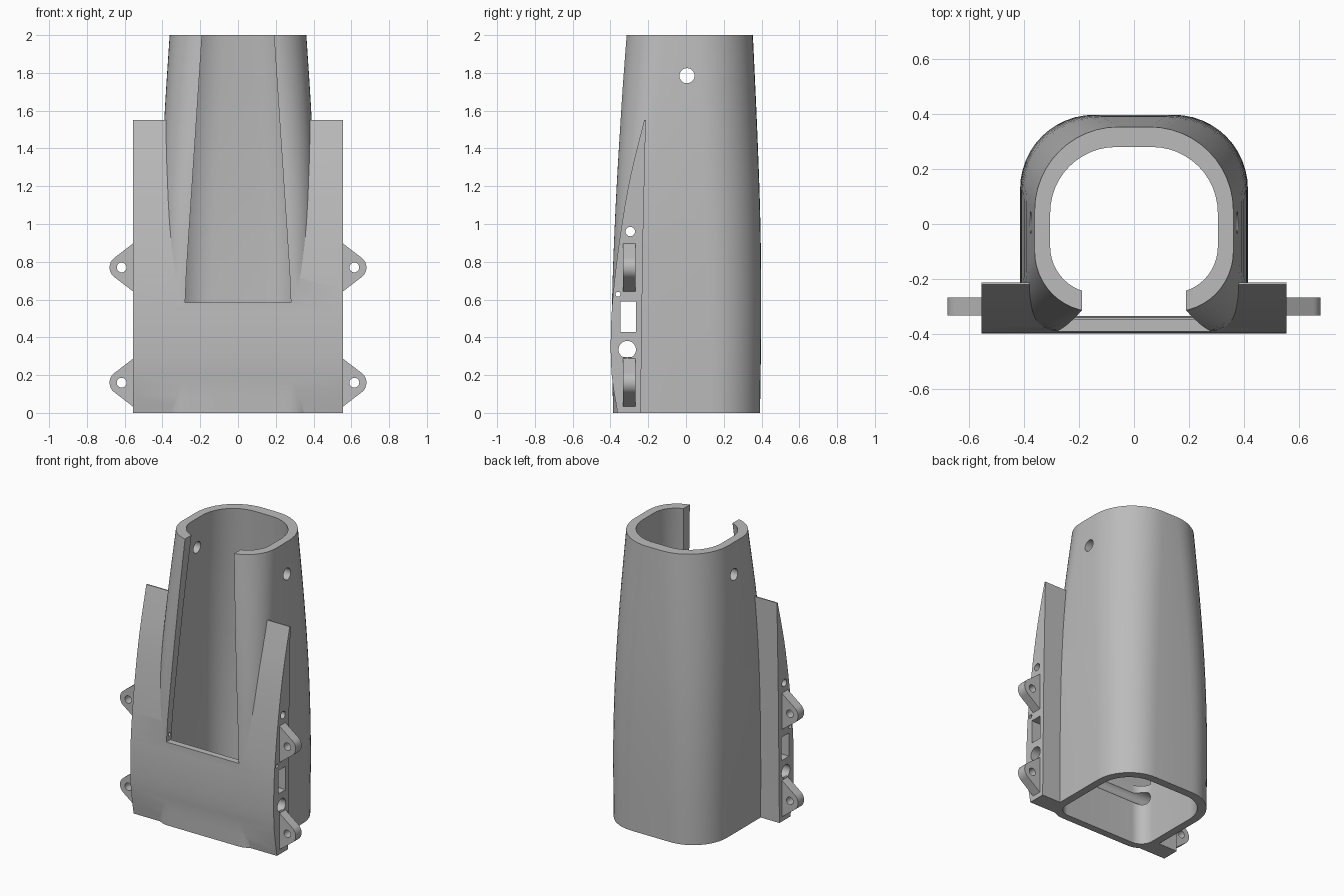
import bpy, bmesh, math
from mathutils import Vector

cube = bpy.data.objects.get("Cube")
if cube:
    bpy.data.objects.remove(cube, do_unlink=True)

grey = bpy.data.materials.new("plain grey")
grey.use_nodes = True
grey.diffuse_color = (0.5, 0.5, 0.5, 1)
grey.node_tree.nodes["Principled BSDF"].inputs["Base Color"].default_value = (0.5, 0.5, 0.5, 1)


def loft(name, rings):
    """Closed solid through a list of rings with equal point counts."""
    bm = bmesh.new()
    loops = [[bm.verts.new(p) for p in ring] for ring in rings]
    n = len(loops[0])
    for a, b in zip(loops, loops[1:]):
        for i in range(n):
            j = (i + 1) % n
            bm.faces.new((a[i], a[j], b[j], b[i]))
    bm.faces.new(loops[0])
    bm.faces.new(loops[-1])
    bmesh.ops.recalc_face_normals(bm, faces=bm.faces)
    mesh = bpy.data.meshes.new(name)
    bm.to_mesh(mesh)
    bm.free()
    mesh.materials.append(grey)
    obj = bpy.data.objects.new(name, mesh)
    bpy.context.collection.objects.link(obj)
    return obj


def prism_x(name, outline, x0, x1):
    return loft(name, [[(x, y, z) for y, z in outline] for x in (x0, x1)])


def prism_y(name, outline, y0, y1):
    return loft(name, [[(x, y, z) for x, z in outline] for y in (y0, y1)])


def arc(cx, cy, r, start, sweep, n):
    """Points along an arc, both ends included."""
    return [(cx + r * math.cos(start + sweep * i / (n - 1)),
             cy + r * math.sin(start + sweep * i / (n - 1))) for i in range(n)]


def circle(cx, cy, r):
    return arc(cx, cy, r, 0, math.tau, 33)[:-1]


def section(z, half, front, back, r_front, r_back):
    """Rounded rectangle at height z."""
    pts = []
    for quarter, (sx, cy, r) in enumerate(((1, back - r_back, r_back), (-1, back - r_back, r_back),
                                           (-1, front + r_front, r_front),
                                           (1, front + r_front, r_front))):
        pts += arc(sx * (half - r), cy, r, quarter * math.pi / 2, math.pi / 2, 13)
    return [(x, y, z) for x, y in pts]


def smooth_rows(rows, steps=4):
    """Catmull-Rom interpolation between station rows."""
    out = []
    for i in range(len(rows) - 1):
        p = [Vector(rows[max(0, min(len(rows) - 1, i + k))]) for k in (-1, 0, 1, 2)]
        for s in range(steps):
            t = s / steps
            m0, m1 = (p[2] - p[0]) / 2, (p[3] - p[1]) / 2
            out.append(p[1] * (2*t**3 - 3*t**2 + 1) + m0 * (t**3 - 2*t**2 + t)
                       + p[2] * (3*t**2 - 2*t**3) + m1 * (t**3 - t**2))
    return out + [Vector(rows[-1])]


def boolean(target, tool, operation):
    mod = target.modifiers.new(operation.lower(), "BOOLEAN")
    mod.operation, mod.object, mod.solver = operation, tool, "EXACT"
    bpy.context.view_layer.objects.active = target
    bpy.ops.object.modifier_apply(modifier=mod.name)
    bpy.data.objects.remove(tool, do_unlink=True)


# Tapered sleeve: height, half width, front, back, front and back corner radii
outer = [(0, 0.41, -0.386, 0.392, 0.14, 0.26), (0.5, 0.415, -0.393, 0.398, 0.14, 0.27),
         (1.0, 0.41, -0.377, 0.394, 0.145, 0.285), (1.5, 0.393, -0.35, 0.377, 0.18, 0.3),
         (2.0, 0.362, -0.32, 0.354, 0.22, 0.305)]
inner = [(-0.02, 0.355, -0.335, 0.335, 0.09, 0.21), (0.5, 0.36, -0.341, 0.34, 0.09, 0.22),
         (1.0, 0.355, -0.32, 0.336, 0.1, 0.23), (1.5, 0.338, -0.288, 0.315, 0.13, 0.24),
         (2.02, 0.304, -0.25, 0.279, 0.17, 0.24)]
sleeve = loft("sleeve", [section(*row) for row in smooth_rows(outer)])
cavity = loft("cavity_cutter", [section(*row) for row in smooth_rows(inner)])

# Side flanges with a curved front, joined across the lower front
edge = smooth_rows([(0, -0.362), (0.2, -0.393), (0.42, -0.398), (0.65, -0.384),
                    (0.95, -0.347), (1.25, -0.295), (1.55, -0.221)])
profile = [(y, z) for z, y in edge] + [(-0.213, 1.55), (-0.228, 0.9), (-0.24, 0)]
boolean(sleeve, prism_x("flanges", profile, -0.555, 0.555), "UNION")
boolean(sleeve, cavity, "DIFFERENCE")

# Tapered front slot
slot = prism_y("slot_cutter", [(-0.28, 0.585), (0.28, 0.585), (0.273, 0.75), (0.187, 2.05),
                               (-0.187, 2.05), (-0.273, 0.75)], -0.6, -0.1)
boolean(sleeve, slot, "DIFFERENCE")

# Cross holes and rectangular window through both sides
for y, z, r in ((0.005, 1.785, 0.04), (-0.295, 0.96, 0.025),
                (-0.36, 0.628, 0.013), (-0.311, 0.335, 0.046)):
    boolean(sleeve, prism_x("hole_cutter", circle(y, z, r), -0.8, 0.8), "DIFFERENCE")
window = [(-0.347, 0.427), (-0.266, 0.427), (-0.266, 0.59), (-0.347, 0.59)]
boolean(sleeve, prism_x("window_cutter", window, -0.8, 0.8), "DIFFERENCE")

# Mounting lugs with rounded tips
parts = [sleeve]
for side, label in ((1, "left"), (-1, "right")):
    for z, level in ((0.16, "lower"), (0.77, "upper")):
        tip = arc(0.616, z, 0.064, -0.93, 1.86, 17)
        shape = [(0.545, z - 0.135)] + tip + [(0.545, z + 0.135)]
        lug = prism_y(f"{label}_{level}_lug", [(side * x, h) for x, h in shape], -0.334, -0.268)
        hole = prism_y("lug_hole_cutter", circle(side * 0.616, z, 0.026), -0.5, -0.1)
        boolean(lug, hole, "DIFFERENCE")
        parts.append(lug)

# Smooth curved walls, keep edges crisp
bpy.ops.object.select_all(action="DESELECT")
for part in parts:
    part.select_set(True)
bpy.context.view_layer.objects.active = sleeve
bpy.ops.object.shade_smooth_by_angle(angle=math.radians(25))
